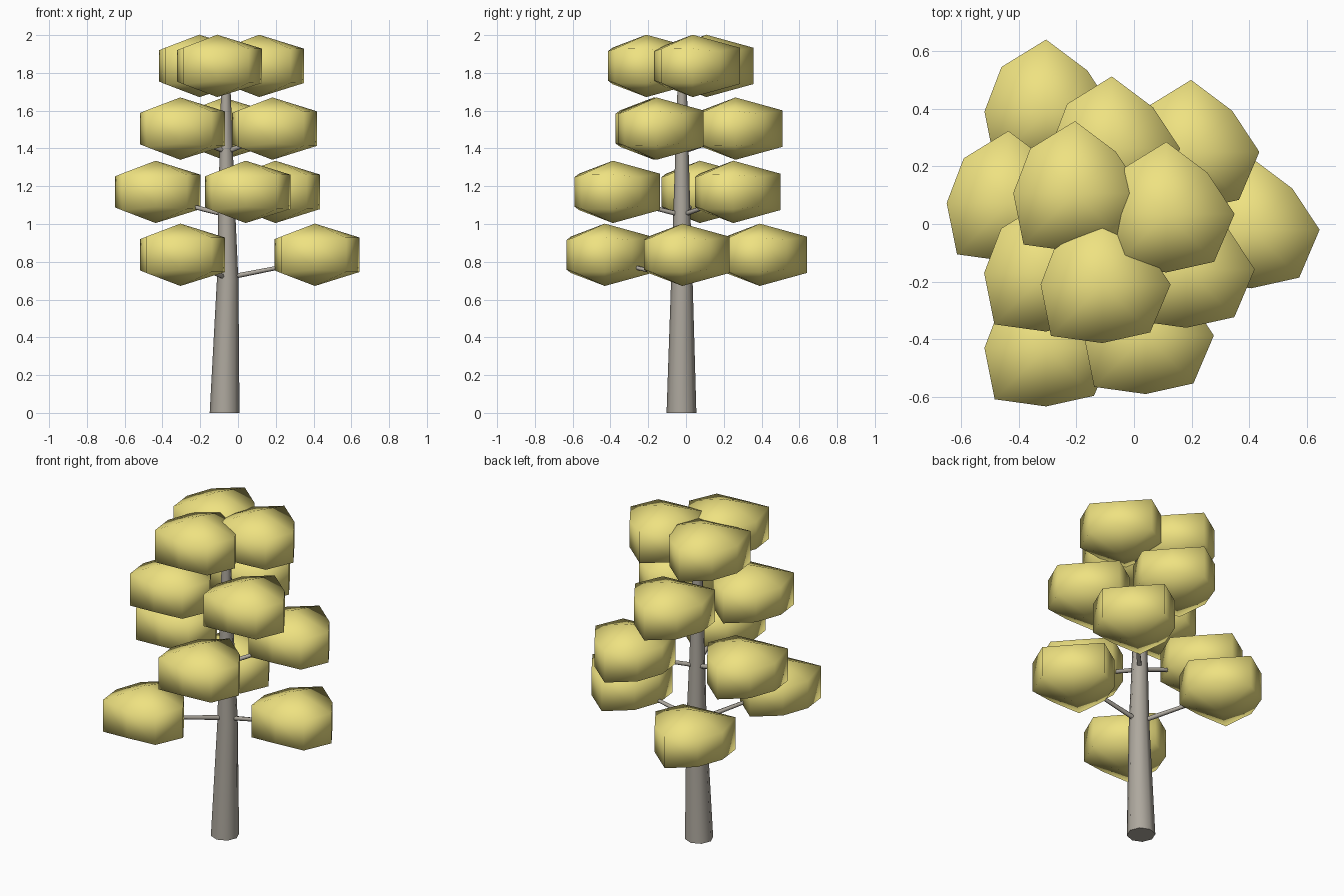
import bpy, bmesh
from math import sin, cos, pi
from mathutils import Vector

if "Cube" in bpy.data.objects:
    bpy.data.objects.remove(bpy.data.objects["Cube"])


def material(name, color):
    m = bpy.data.materials.new(name)
    m.diffuse_color = (*color, 1)
    m.use_nodes = True
    m.node_tree.nodes["Principled BSDF"].inputs["Base Color"].default_value = m.diffuse_color
    return m


LEAF = material("leaf_yellow", (0.86, 0.76, 0.22))
BARK = material("bark", (0.42, 0.39, 0.34))


def finish(bm, name, mat):
    bmesh.ops.recalc_face_normals(bm, faces=bm.faces)
    for f in bm.faces:
        f.smooth = True
    me = bpy.data.meshes.new(name)
    bm.to_mesh(me)
    bm.free()
    me.materials.append(mat)
    ob = bpy.data.objects.new(name, me)
    bpy.context.collection.objects.link(ob)
    return ob


def tube(name, path, sides):
    """Tapered tube through (point, radius) pairs."""
    bm = bmesh.new()
    axis = (Vector(path[-1][0]) - Vector(path[0][0])).normalized()
    u = axis.orthogonal().normalized()
    v = axis.cross(u)
    rings = []
    for p, r in path:
        rings.append([bm.verts.new(Vector(p) + r * (u * cos(2 * pi * i / sides) + v * sin(2 * pi * i / sides)))
                      for i in range(sides)])
    for a, b in zip(rings, rings[1:]):
        for i in range(sides):
            j = (i + 1) % sides
            bm.faces.new((a[i], a[j], b[j], b[i]))
    caps = [bm.faces.new(rings[0]), bm.faces.new(rings[-1])]
    ob = finish(bm, name, BARK)
    for c in (len(ob.data.polygons) - 1, len(ob.data.polygons) - 2):
        ob.data.polygons[c].use_smooth = False
    return ob


# Leaf clump: irregular eight-sided squashed ball, radius per compass direction from +x
RADII = [0.237, 0.202, 0.25, 0.219, 0.214, 0.252, 0.203, 0.235]


def clump(name, center):
    bm = bmesh.new()
    top = bm.verts.new((0, 0, 0.165))
    bottom = bm.verts.new((0, 0, -0.165))
    hi, lo = [[bm.verts.new((r * cos(i * pi / 4), r * sin(i * pi / 4), s * 0.385 * r))
               for i, r in enumerate(RADII)] for s in (1, -1)]
    for i in range(8):
        j = (i + 1) % 8
        bm.faces.new((top, hi[i], hi[j]))
        bm.faces.new((hi[i], lo[i], lo[j], hi[j]))
        bm.faces.new((bottom, lo[j], lo[i]))
    finish(bm, name, LEAF).location = center


# Trunk, slightly bent
TRUNK = [((-0.071, -0.024, 0), 0.079), ((-0.055, -0.022, 0.7), 0.057),
         ((-0.06, -0.022, 1.1), 0.044), ((-0.065, -0.02, 1.78), 0.023)]
tube("trunk", TRUNK, 8)

# Tiers of leaf clumps, each carried on a thin branch
TIERS = [
    (0.837, [(-0.305, 0.39), (-0.305, -0.43), (0.407, -0.02)]),
    (1.17, [(-0.436, 0.073), (0.04, -0.387), (0.198, 0.25)]),
    (1.505, [(-0.306, -0.17), (0.182, -0.157), (-0.077, 0.262)]),
    (1.837, [(-0.11, -0.21), (-0.205, 0.107), (0.112, 0.035)]),
]
for t, (z, spots) in enumerate(TIERS, 1):
    for n, (x, y) in enumerate(spots, 1):
        clump(f"leaf_clump_{t}_{n}", (x, y, z))
        tube(f"branch_{t}_{n}", [((-0.06, -0.022, z - 0.122), 0.014), ((x, y, z - 0.03), 0.009)], 6)
